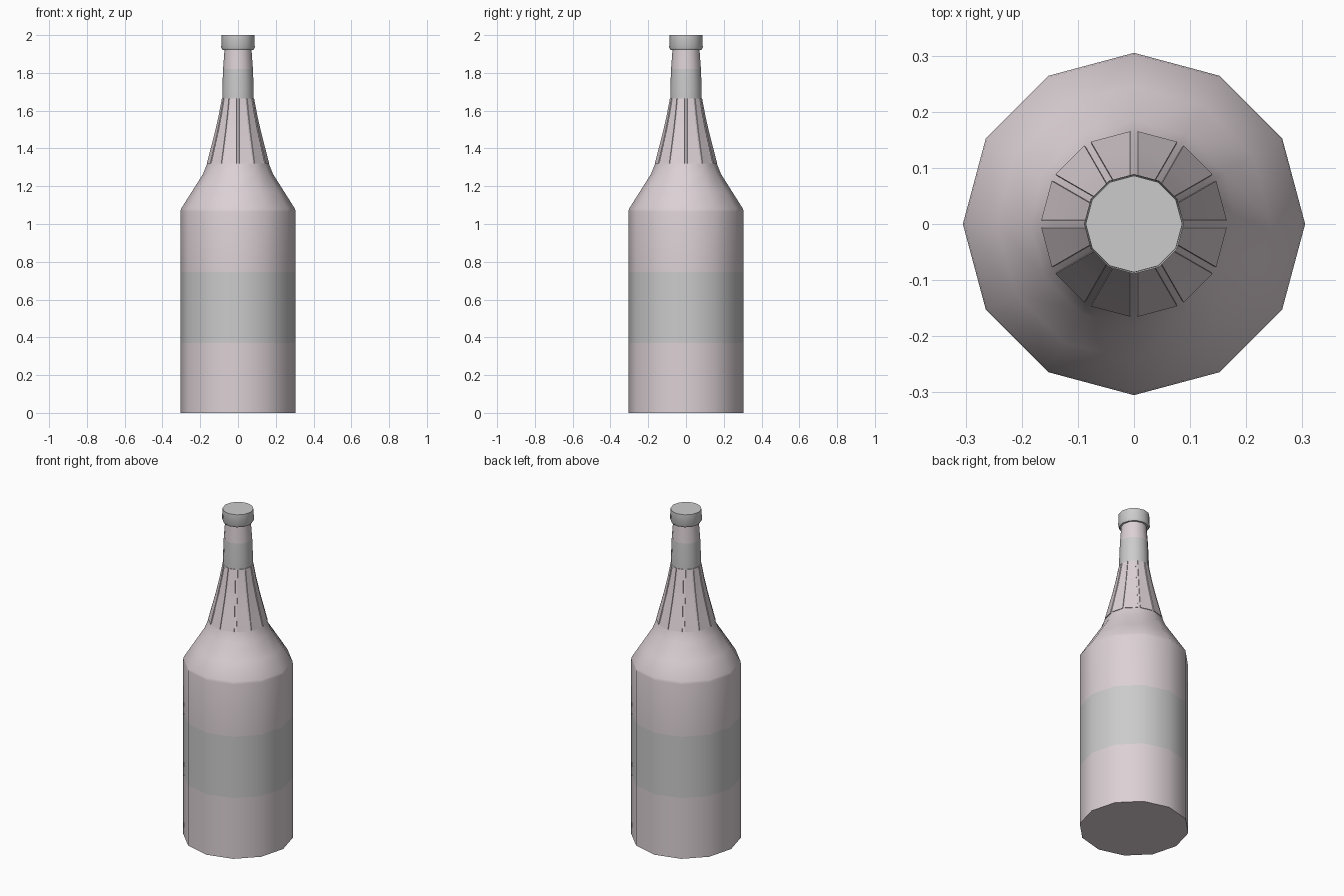
import bpy, bmesh
from math import sin, cos, pi
from mathutils import Vector

if "Cube" in bpy.data.objects:
    bpy.data.objects.remove(bpy.data.objects["Cube"])

SIDES = 12
pink = bpy.data.materials.new("pale_pink")
pink.diffuse_color = (0.72, 0.64, 0.67, 1)
pink.use_nodes = True
pink.node_tree.nodes["Principled BSDF"].inputs["Base Color"].default_value = pink.diffuse_color


def finish(bm, name, mat=None):
    bmesh.ops.recalc_face_normals(bm, faces=bm.faces)
    mesh = bpy.data.meshes.new(name)
    bm.to_mesh(mesh)
    bm.free()
    obj = bpy.data.objects.new(name, mesh)
    bpy.context.collection.objects.link(obj)
    if mat:
        mesh.materials.append(mat)
    bpy.ops.object.select_all(action='DESELECT')
    obj.select_set(True)
    bpy.context.view_layer.objects.active = obj
    bpy.ops.object.shade_smooth_by_angle(angle=0.66)
    return obj


def ring_point(r, z, i):
    a = 2 * pi * i / SIDES
    return Vector((r * cos(a), r * sin(a), z))


def lathe(name, profile, mat=None, bottom=False, top=False):
    bm = bmesh.new()
    rings = [[bm.verts.new(ring_point(r, z, i)) for i in range(SIDES)] for r, z in profile]
    for lo, hi in zip(rings, rings[1:]):
        for i in range(SIDES):
            j = (i + 1) % SIDES
            bm.faces.new((lo[i], lo[j], hi[j], hi[i]))
    if bottom:
        bm.faces.new(rings[0][::-1])
    if top:
        bm.faces.new(rings[-1])
    return finish(bm, name, mat)


# Bottle body and label
lathe("lower_body", [(0.305, 0), (0.305, 0.37)], pink, bottom=True)
lathe("body_label", [(0.305, 0.37), (0.305, 0.745)])

# Shoulder and tapering neck
flute = [(0.163, 1.32), (0.141, 1.405), (0.119, 1.49), (0.1, 1.575), (0.083, 1.665)]
lathe("upper_body", [(0.305, 0.745), (0.305, 1.065), (0.302, 1.08), (0.245, 1.17),
                     (0.185, 1.265)] + flute, pink)

# Neck label, bare neck and cap
lathe("neck_label", [(0.083, 1.665), (0.083, 1.72), (0.079, 1.82)])
lathe("upper_neck", [(0.079, 1.82), (0.071, 1.93)], pink)
lathe("cap", [(0.07, 1.922), (0.082, 1.922), (0.089, 1.935), (0.086, 2.0)], bottom=True, top=True)

# Raised panels around the tapering neck, with narrow gaps between them
bm = bmesh.new()
GAP, LIFT = 0.006, 0.004
for i in range(SIDES):
    mid = 2 * pi * (i + 0.5) / SIDES
    out = Vector((cos(mid), sin(mid), 0))
    side = Vector((-sin(mid), cos(mid), 0))
    rows = []
    for r, z in flute:
        a = ring_point(r, z, i) + side * GAP
        b = ring_point(r, z, i + 1) - side * GAP
        rows.append([bm.verts.new(p) for p in (a, a + out * LIFT, b + out * LIFT, b)])
    for lo, hi in zip(rows, rows[1:]):
        for k in range(3):
            bm.faces.new((lo[k], lo[k + 1], hi[k + 1], hi[k]))
    bm.faces.new(rows[0])
    bm.faces.new(rows[-1])
finish(bm, "neck_panels", pink)
